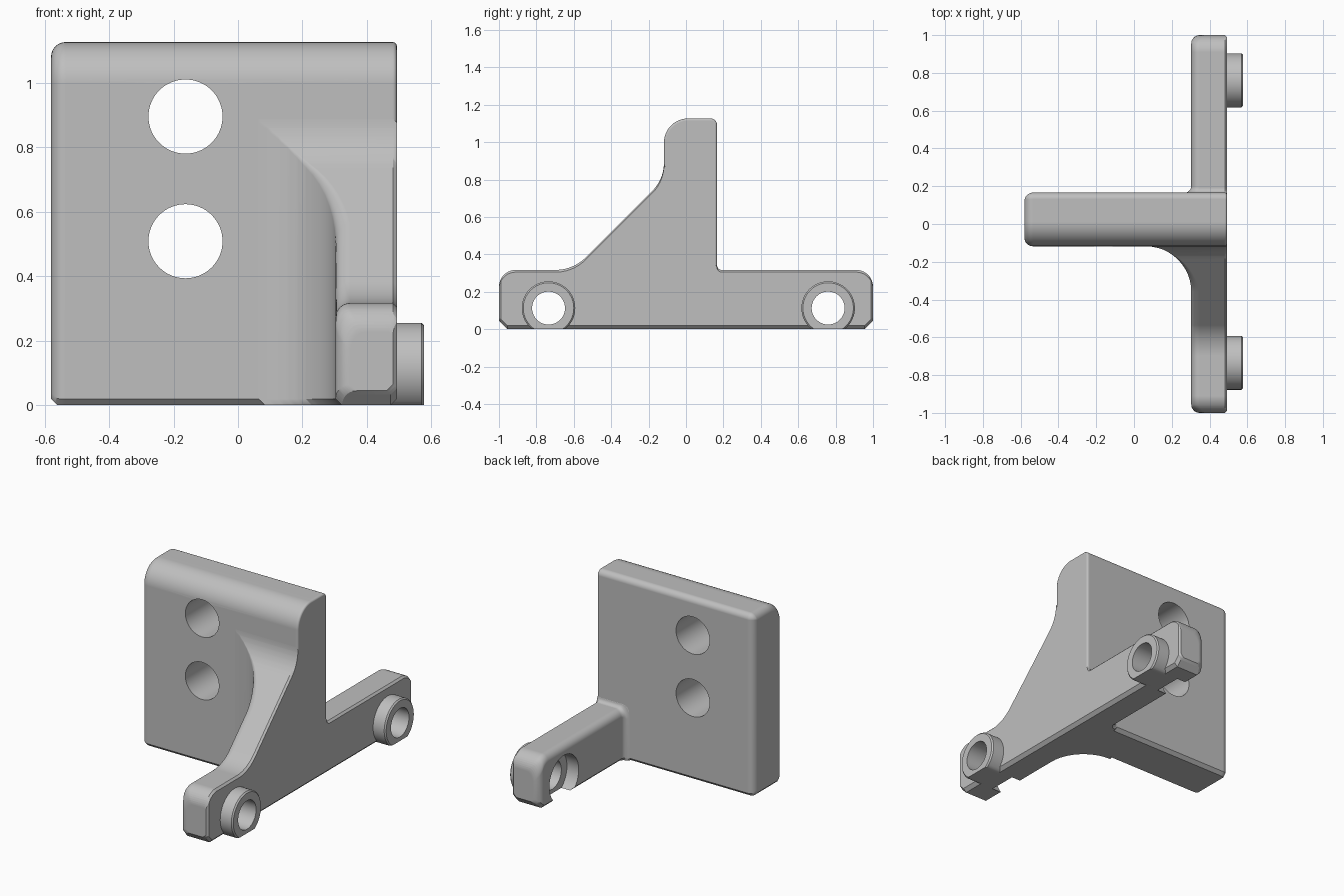
import bpy, bmesh
from math import sin, cos, tan, pi, sqrt
from mathutils import Vector

default = bpy.data.objects.get("Cube")
if default:
    bpy.data.objects.remove(default, do_unlink=True)

GREY = (0.52, 0.52, 0.52, 1)
grey = bpy.data.materials.new("matte_grey")
grey.use_nodes = True
grey.diffuse_color = GREY
grey.node_tree.nodes["Principled BSDF"].inputs["Base Color"].default_value = GREY

# Main dimensions
X_LEFT, X_IN, X_OUT, X_BOSS = -0.58, 0.303, 0.493, 0.577
Y_FRONT, Y_BACK = -0.118, 0.166
Z_ARM, Z_TOP = 0.317, 1.127
EDGE, CHAMFER, SOFT = 0.012, 0.02, 0.045
BOLT_Y, BOLT_Z = (-0.735, 0.76), 0.113
BOSS_R, BOLT_R, HOLE_R = 0.143, 0.088, 0.115


def fillet(points, steps=12):
    """Open 2D path whose inner corners (a, b, radius) are rounded."""
    out = []
    for i, p in enumerate(points):
        c = Vector(p[:2])
        r = p[2] if len(p) > 2 else 0
        if not r:
            out.append(c)
            continue
        u = (Vector(points[i - 1][:2]) - c).normalized()
        v = (Vector(points[i + 1][:2]) - c).normalized()
        ang = u.angle(v)
        centre = c + (u + v).normalized() * r / sin(ang / 2)
        a = c + u * r / tan(ang / 2) - centre
        b = c + v * r / tan(ang / 2) - centre
        th = pi - ang
        for k in range(steps + 1):
            t = k / steps
            out.append(centre + (a * sin((1 - t) * th) + b * sin(t * th)) / sin(th))
    return out


def loft(name, rings):
    """Solid through matching rings of 3D points."""
    bm = bmesh.new()
    loops = [[bm.verts.new(p) for p in ring] for ring in rings]
    n = len(loops[0])
    for a, b in zip(loops, loops[1:]):
        for i in range(n):
            j = (i + 1) % n
            bm.faces.new((a[i], a[j], b[j], b[i]))
    bm.faces.new(loops[0])
    bm.faces.new(loops[-1])
    bmesh.ops.remove_doubles(bm, verts=bm.verts, dist=0.00001)
    bmesh.ops.recalc_face_normals(bm, faces=bm.faces)
    mesh = bpy.data.meshes.new(name)
    bm.to_mesh(mesh)
    bm.free()
    mesh.materials.append(grey)
    obj = bpy.data.objects.new(name, mesh)
    bpy.context.collection.objects.link(obj)
    return obj


def disc(x, y, z, r, floor=-9):
    """Ring in the YZ plane, flattened at the floor height."""
    return [(x, y + r * cos(a), max(floor, z + r * sin(a)))
            for a in (2 * pi * k / 64 for k in range(64))]


def activate(obj):
    bpy.ops.object.select_all(action='DESELECT')
    obj.select_set(True)
    bpy.context.view_layer.objects.active = obj


def cut(obj, cutter):
    activate(obj)
    mod = obj.modifiers.new("cut", 'BOOLEAN')
    mod.operation, mod.solver, mod.object = 'DIFFERENCE', 'EXACT', cutter
    bpy.ops.object.modifier_apply(modifier=mod.name)
    bpy.data.objects.remove(cutter, do_unlink=True)


def finish(obj):
    activate(obj)
    bpy.ops.object.shade_smooth_by_angle(angle=pi / 6)
    mod = obj.modifiers.new("even_shading", 'WEIGHTED_NORMAL')
    mod.keep_sharp = True


# Upright plate: rounded side profile lofted along x, softened at both ends
def plate_ring(x, inset):
    y0, y1, top = Y_FRONT + inset, Y_BACK - inset, Z_TOP - inset
    low = max(0, CHAMFER - (x - X_LEFT), CHAMFER - (X_OUT - x))
    path = fillet([(y0 + CHAMFER, low), (y0, low + CHAMFER),
                   (y0, top, 0.13 - inset), (y1, top, max(0.035 - inset, 0.004)),
                   (y1, low + CHAMFER), (y1 - CHAMFER, low)])
    return [(x, p.x, p.y) for p in path]


rings = []
for k in range(11):
    a = k / 10 * pi / 2
    rings.append(plate_ring(X_LEFT + SOFT * (1 - cos(a)), SOFT * (1 - sin(a))))
rings.append(plate_ring(X_OUT - CHAMFER, 0))
for k in range(5):
    a = k / 4 * pi / 2
    rings.append(plate_ring(X_OUT - EDGE * (1 - sin(a)), EDGE * (1 - cos(a))))
plate = loft("upright_plate", rings)

for z in (0.509, 0.896):
    tool = loft("plate_hole_cutter",
                [[(px - 0.163, y, pz) for _, px, pz in disc(0, 0, z, HOLE_R)]
                 for y in (-0.5, 0.5)])
    cut(plate, tool)
finish(plate)


# Arm with gusset: top line and inner plan line, both as functions of y
def as_table(*paths):
    return {round(p.x, 4): p.y for path in paths for p in fillet(path)}


def sample(table, y):
    keys = sorted(table)
    for a, b in zip(keys, keys[1:]):
        if a <= y <= b:
            return table[a] + (table[b] - table[a]) * (y - a) / (b - a)
    return table[keys[0] if y < keys[0] else keys[-1]]


top_line = as_table(
    [(-1, 0.227), (-1, Z_ARM, 0.09), (-0.603, Z_ARM, 0.23),
     (Y_FRONT, 0.802, 0.21), (Y_FRONT, 0.889)],
    [(Y_BACK, 0.342), (Y_BACK, Z_ARM, 0.025), (1, Z_ARM, 0.09), (1, 0.227)])
inner_line = as_table(
    [(-1, X_IN + SOFT), (-1, X_IN, SOFT), (Y_FRONT, X_IN, 0.24), (Y_FRONT, 0.063)],
    [(Y_BACK, 0.268), (Y_BACK, X_IN, 0.035), (1, X_IN, SOFT), (1, X_IN + SOFT)])


def arm_ring(y):
    top, inner = sample(top_line, y), sample(inner_line, y)
    from_end = 1 - abs(y)
    low = max(0, SOFT - from_end)
    outer = X_OUT - max(0, EDGE - from_end)
    slope = (sample(top_line, y + 0.004) - sample(top_line, y - 0.004)) / 0.008
    fade = min(1, max(0.08, (Y_FRONT - y) / 0.24)) if y < Y_BACK else 1
    rx = SOFT * fade
    rz = rx * min(1.5, sqrt(1 + slope * slope))
    pts = [(inner + CHAMFER, low), (outer - CHAMFER, low), (outer, low + CHAMFER),
           (outer, top - EDGE), (outer - EDGE, top)]
    for k in range(9):
        a = k / 8 * pi / 2
        pts.append((inner + rx * (1 - sin(a)), top - rz * (1 - cos(a))))
    pts.append((inner, low + CHAMFER))
    return [(x, y, z) for x, z in pts]


stations = set(top_line) | set(inner_line)
for end in (SOFT, EDGE):
    stations |= {1 - end, end - 1}
arm = loft("gusset_arm", [arm_ring(y) for y in sorted(stations)])


def bolt_cutter(y):
    return loft("bolt_cutter", [disc(x, y, BOLT_Z, BOLT_R) for x in (0.2, 0.7)])


# Bolt bosses outside, matching pockets inside
for side, y in zip(("front", "back"), BOLT_Y):
    cut(arm, loft("pocket_cutter",
                  [disc(x, y, BOLT_Z, BOSS_R) for x in (0.2, X_IN + 0.08)]))
    cut(arm, bolt_cutter(y))
    boss = loft(side + "_boss", [
        disc(0.45, y, BOLT_Z, BOSS_R, 0),
        disc(X_BOSS - 0.008, y, BOLT_Z, BOSS_R, 0),
        disc(X_BOSS, y, BOLT_Z, BOSS_R - 0.008, 0)])
    cut(boss, bolt_cutter(y))
    finish(boss)
finish(arm)
